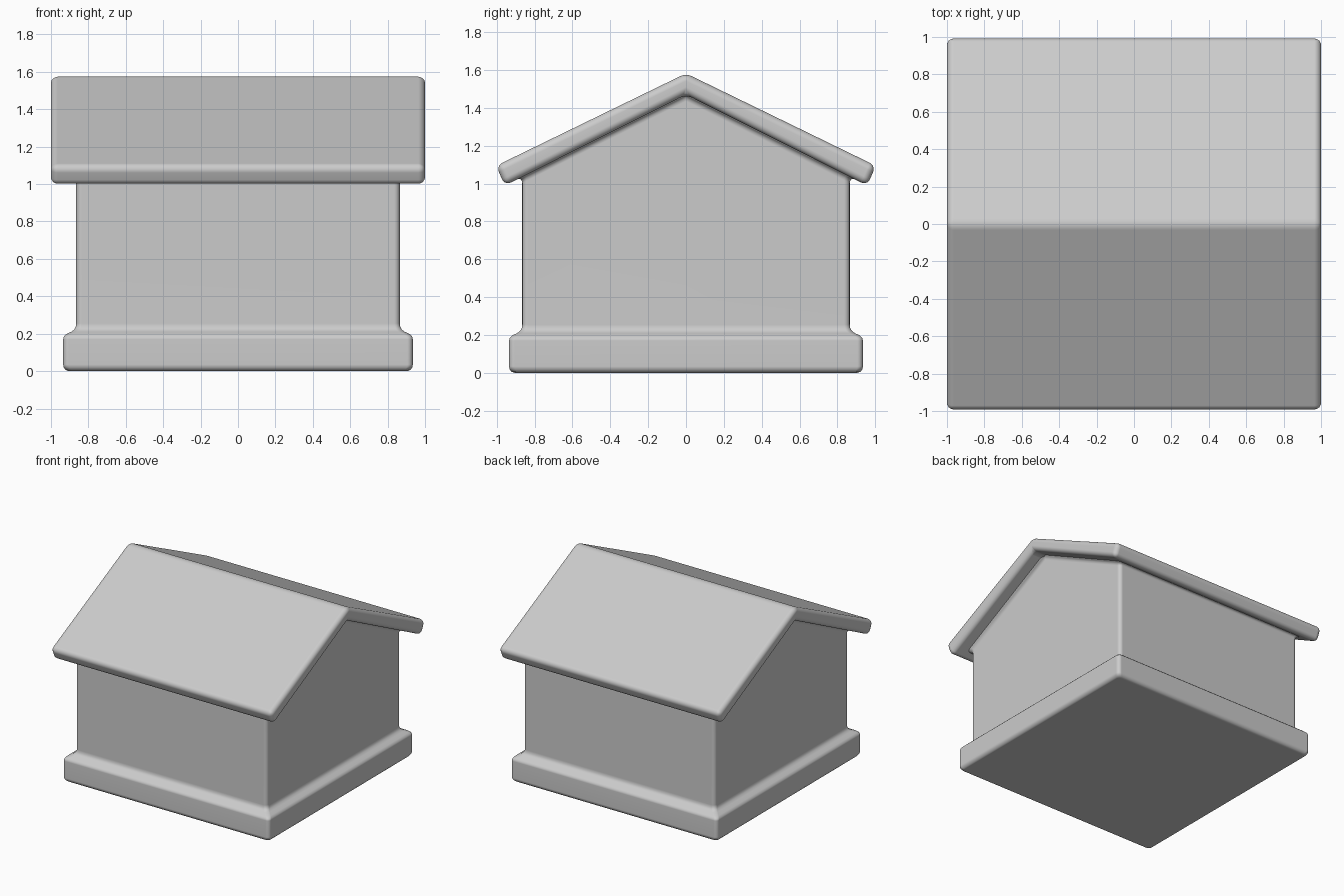
import bpy, bmesh, math

if "Cube" in bpy.data.objects:
    bpy.data.objects.remove(bpy.data.objects["Cube"])


def finish(name, bm):
    """Turn a bmesh into a smooth-shaded object."""
    bmesh.ops.recalc_face_normals(bm, faces=bm.faces)
    me = bpy.data.meshes.new(name)
    bm.to_mesh(me)
    bm.free()
    ob = bpy.data.objects.new(name, me)
    bpy.context.collection.objects.link(ob)
    bpy.ops.object.select_all(action='DESELECT')
    ob.select_set(True)
    bpy.context.view_layer.objects.active = ob
    bpy.ops.object.shade_smooth_by_angle(angle=math.radians(50))
    return ob


def weighted(ob):
    m = ob.modifiers.new("weighted_normals", 'WEIGHTED_NORMAL')
    m.keep_sharp = True


def outline(s, r=0.03, n=4):
    """Rounded square with an extra point in the middle of each gable side."""
    pts = []
    for q in range(4):
        mid = math.radians(45 + 90 * q)
        cx = (s - r) * math.copysign(1, math.cos(mid))
        cy = (s - r) * math.copysign(1, math.sin(mid))
        for i in range(n + 1):
            a = math.radians(90 * q + 90 * i / n)
            pts.append((cx + r * math.cos(a), cy + r * math.sin(a)))
        if q == 1:
            pts.append((-s, 0))
        if q == 3:
            pts.append((s, 0))
    return pts


def under_roof(y):
    return 1.47 - 0.5 * abs(y)


# Walls and plinth: one loft; the upper rings follow the roof slope
bm = bmesh.new()
rings = []
lower = [(0.905, 0.0), (0.922, 0.006), (0.932, 0.02), (0.935, 0.035),
         (0.935, 0.17), (0.931, 0.185), (0.918, 0.198), (0.892, 0.21),
         (0.876, 0.222), (0.868, 0.236), (0.865, 0.255)]
upper = [(0.865, -0.035), (0.868, -0.02), (0.876, -0.008), (0.89, 0.0), (0.9, 0.02)]
for s, z in lower:
    rings.append([bm.verts.new((x, y, z)) for x, y in outline(s)])
for s, d in upper:
    rings.append([bm.verts.new((x, y, under_roof(y) + d)) for x, y in outline(s)])
for a, b in zip(rings, rings[1:]):
    for i in range(len(a)):
        j = (i + 1) % len(a)
        bm.faces.new((a[i], a[j], b[j], b[i]))
bm.faces.new(rings[0][::-1])
weighted(finish("walls_and_plinth", bm))

# Roof: chevron slab with rounded edges
bm = bmesh.new()
profile = [(0, 1.582), (1.003, 1.094), (0.957, 0.9895), (0, 1.47),
           (-0.957, 0.9895), (-1.003, 1.094)]
ends = [[bm.verts.new((x, y, z)) for y, z in profile] for x in (-1, 1)]
for e in ends:  # each end face is split at the ridge
    bm.faces.new((e[0], e[1], e[2], e[3]))
    bm.faces.new((e[0], e[3], e[4], e[5]))
for i in range(6):
    j = (i + 1) % 6
    bm.faces.new((ends[0][i], ends[0][j], ends[1][j], ends[1][i]))
roof = finish("roof", bm)
bev = roof.modifiers.new("rounding", 'BEVEL')
bev.width = 0.036
bev.segments = 5
bev.limit_method = 'ANGLE'
bev.angle_limit = math.radians(30)
roof.data.polygons.foreach_set("use_smooth", [True] * len(roof.data.polygons))
sharp = roof.data.attributes.get("sharp_edge")
if sharp:
    roof.data.attributes.remove(sharp)
weighted(roof)
